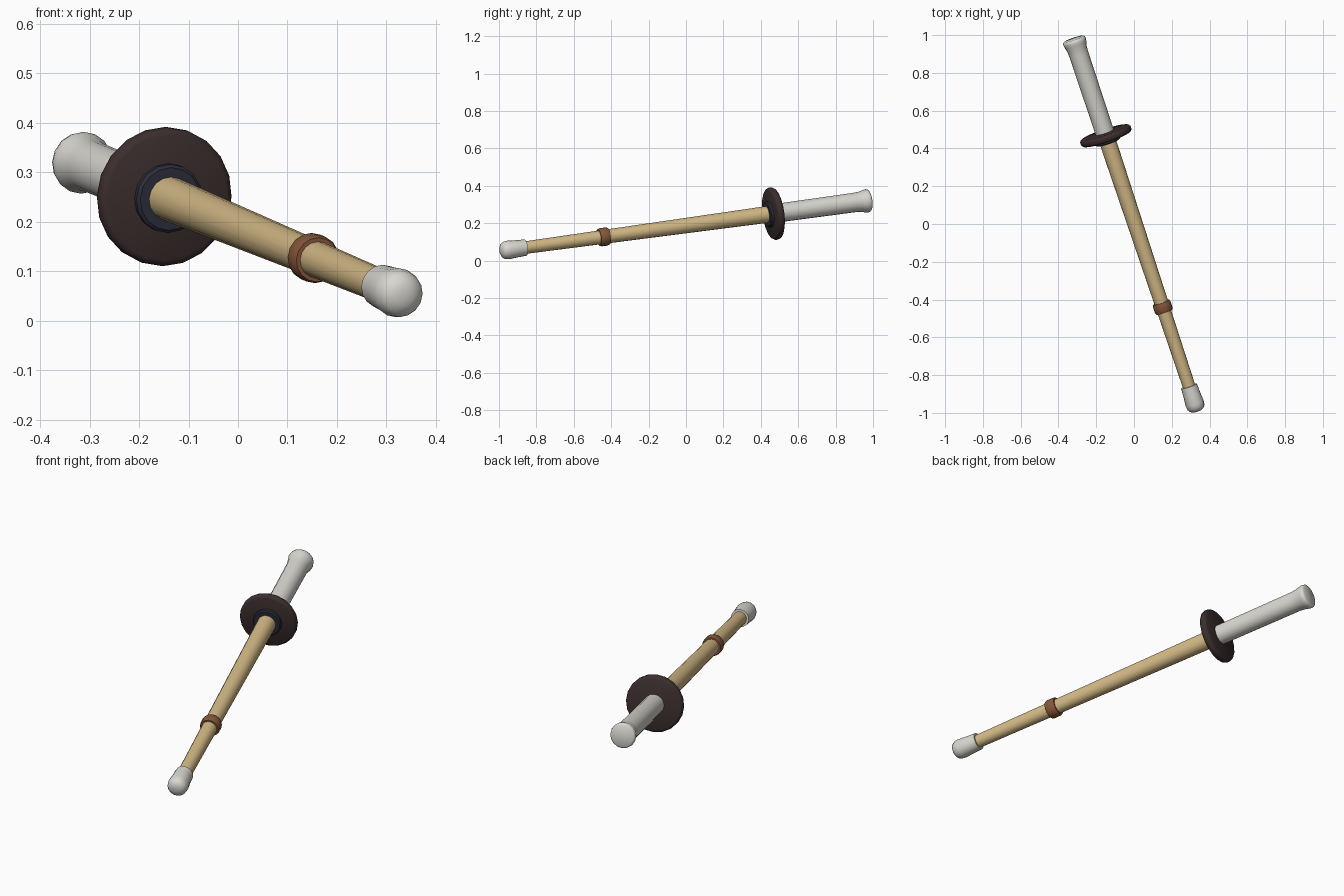
import bpy, bmesh, math
from mathutils import Vector, Matrix

if "Cube" in bpy.data.objects:
    bpy.data.objects.remove(bpy.data.objects["Cube"])

# The whole sword is turned around one tilted axis through CENTRE
CENTRE = Vector((0.006, 0.0, 0.187))
AXIS = Vector((-0.332, 1.0, 0.137)).normalized()
FRAME = Matrix.Translation(CENTRE) @ AXIS.to_track_quat('Z', 'Y').to_matrix().to_4x4()


def material(name, rgb):
    m = bpy.data.materials.new(name)
    m.diffuse_color = (*rgb, 1.0)
    m.use_nodes = True
    m.node_tree.nodes["Principled BSDF"].inputs["Base Color"].default_value = m.diffuse_color
    return m


def turned(name, profile, sides, mat, angle=40):
    """Revolve (distance along axis, radius) points and cap both ends."""
    bm = bmesh.new()
    rings = []
    for s, r in profile:
        rings.append([bm.verts.new((r * math.cos(2 * math.pi * i / sides),
                                    r * math.sin(2 * math.pi * i / sides), s))
                      for i in range(sides)])
    for a, b in zip(rings, rings[1:]):
        for i in range(sides):
            j = (i + 1) % sides
            bm.faces.new((a[i], a[j], b[j], b[i]))
    bm.faces.new(rings[0][::-1])
    bm.faces.new(rings[-1])
    bm.transform(FRAME)
    bmesh.ops.recalc_face_normals(bm, faces=bm.faces[:])
    me = bpy.data.meshes.new(name)
    bm.to_mesh(me)
    bm.free()
    me.materials.append(mat)
    ob = bpy.data.objects.new(name, me)
    bpy.context.collection.objects.link(ob)
    bpy.ops.object.select_all(action='DESELECT')
    ob.select_set(True)
    bpy.context.view_layer.objects.active = ob
    bpy.ops.object.shade_smooth_by_angle(angle=math.radians(angle))
    return ob


white = material("off_white_leather", (0.70, 0.68, 0.63))
bamboo = material("bamboo", (0.66, 0.49, 0.24))
brown = material("brown_leather", (0.24, 0.095, 0.045))
dark = material("dark_guard", (0.045, 0.027, 0.027))
navy = material("navy_rubber", (0.025, 0.027, 0.042))

# Tapered bamboo blade
turned("blade", [(-0.98, 0.033), (0.48, 0.045)], 16, bamboo)

# Rounded leather tip, slightly wider toward its end
turned("tip_cap", [(-0.912, 0.044), (-0.96, 0.046), (-1.01, 0.050), (-1.032, 0.047),
                   (-1.045, 0.038), (-1.053, 0.022), (-1.055, 0.008)], 16, white, 50)

# Binding ring on the blade
turned("binding_ring", [(-0.495, 0.036), (-0.495, 0.045), (-0.485, 0.049),
                        (-0.451, 0.049), (-0.441, 0.045), (-0.441, 0.036)], 16, brown)

# Round hand guard with softened rim
turned("guard", [(0.477, 0.128), (0.481, 0.136), (0.489, 0.141),
                 (0.504, 0.141), (0.512, 0.136), (0.516, 0.128)], 20, dark)

# Stopper in front of the guard
turned("guard_stopper", [(0.458, 0.064), (0.463, 0.070), (0.482, 0.070)], 16, navy)

# Handle with flared pommel
turned("handle", [(0.505, 0.050), (0.955, 0.052), (0.985, 0.054), (1.01, 0.060),
                  (1.025, 0.063), (1.036, 0.061), (1.041, 0.054)], 16, white, 50)
